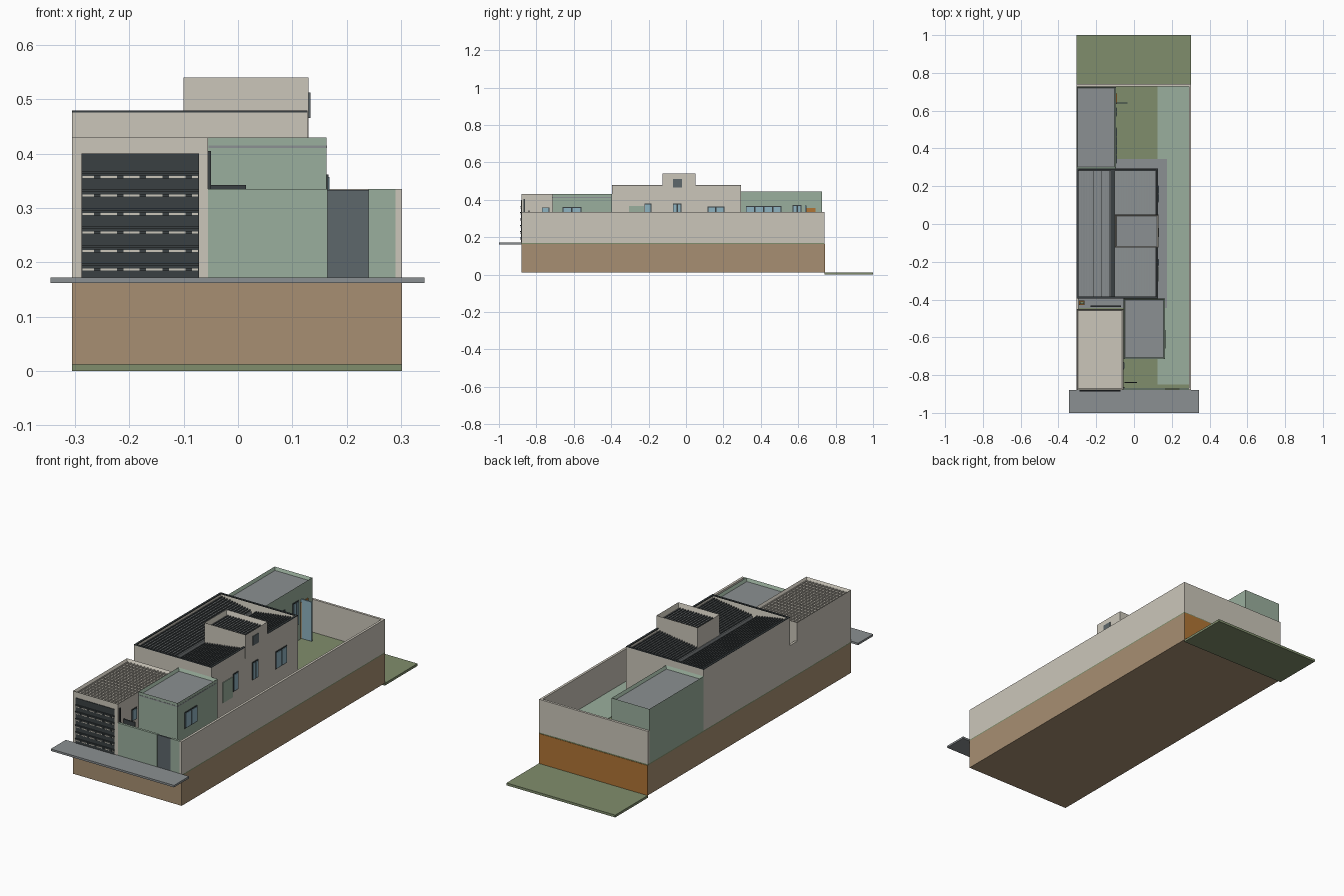
import bpy
import bmesh

cube = bpy.data.objects.get("Cube")
if cube:
    bpy.data.objects.remove(cube, do_unlink=True)


def material(name, hex_code):
    rgb = [int(hex_code[i:i + 2], 16) / 255 for i in (0, 2, 4)]
    lin = [((c + 0.055) / 1.055) ** 2.4 for c in rgb] + [1.0]
    m = bpy.data.materials.new(name)
    m.use_nodes = True
    m.diffuse_color = lin
    m.node_tree.nodes["Principled BSDF"].inputs["Base Color"].default_value = lin
    return m


BEIGE = material("beige plaster", "cbc6ba")
SOIL = material("brown soil", "a78f72")
ORANGE = material("orange earth", "b07535")
GREEN = material("pale green plaster", "9aaf9d")
GRASS = material("olive grass", "808d6c")
GREY = material("grey concrete", "8b9092")
DARK = material("dark metal", "3a4042")
SLATE = material("slate metal", "5d676b")
GLASS = material("blue glass", "8fb3c1")


def finish(name, bm, mats):
    bmesh.ops.recalc_face_normals(bm, faces=bm.faces[:])
    mesh = bpy.data.meshes.new(name)
    bm.to_mesh(mesh)
    bm.free()
    for m in mats:
        mesh.materials.append(m)
    ob = bpy.data.objects.new(name, mesh)
    bpy.context.collection.objects.link(ob)
    return ob


def box_mesh(x, y, z):
    bm = bmesh.new()
    bmesh.ops.create_cube(bm, size=1)
    for v in bm.verts:
        v.co = [r[0] if c < 0 else r[1] for c, r in zip(v.co, (x, y, z))]
    return bm


def box(name, x, y, z, mat):
    return finish(name, box_mesh(x, y, z), [mat])


def building(name, x, y, z, wall, roof, rim=0.012, drop=0.015):
    """Box whose top is sunk behind a parapet."""
    bm = box_mesh(x, y, z)
    bm.normal_update()
    top = max(bm.faces, key=lambda f: f.calc_center_median().z)
    bmesh.ops.inset_region(bm, faces=[top], thickness=rim)
    bmesh.ops.translate(bm, verts=top.verts[:], vec=(0, 0, -drop))
    top.material_index = 1
    return finish(name, bm, [wall, roof])


def ribs(name, x, y, z, count, offset, top, side):
    """One strip repeated by an array, tops and sides coloured apart."""
    bm = box_mesh(x, y, z)
    bm.normal_update()
    for f in bm.faces:
        f.material_index = 0 if f.normal.z > 0.5 else 1
    ob = finish(name, bm, [top, side])
    arr = ob.modifiers.new("repeat", 'ARRAY')
    arr.count = count
    arr.use_relative_offset = False
    arr.use_constant_offset = True
    arr.constant_offset_displace = offset


def side_window(name, x, y, z, panes=2):
    """Window on a wall facing +x."""
    box(name + "_frame", (x - 0.004, x + 0.003), y, z, DARK)
    w = (y[1] - y[0]) / panes
    for i in range(panes):
        a = y[0] + i * w
        box(f"{name}_pane_{i}", (x, x + 0.005), (a + 0.004, a + w - 0.004),
            (z[0] + 0.005, z[1] - 0.005), GLASS)


# Ground
W, E, S, N = -0.305, 0.302, -0.88, 0.74
G = 0.172
box("soil_block", (W, E), (S, N), (0.012, 0.163), SOIL)
box("rear_earth_face", (W, E), (N, N + 0.002), (0.012, 0.163), ORANGE)
box("rear_lawn", (W, E), (N, 1.0), (0, 0.012), GRASS)
box("lawn", (W, E), (S, N), (0.163, 0.169), GRASS)
box("sidewalk", (-0.345, 0.343), (-1.0, S), (0.162, G), GREY)
box("side_strip", (0.125, 0.29), (-0.85, 0.728), (0.165, 0.171), GREEN)
box("walkway", (W + 0.01, 0.175), (-0.445, 0.345), (0.165, 0.174), GREY)

# Boundary walls
T = 0.335
box("east_wall", (0.29, E), (S, N), (0.168, T), BEIGE)
box("rear_wall", (W, 0.29), (0.728, N), (0.168, T), BEIGE)
box("patio_wall", (W, W + 0.012), (-0.45, -0.395), (0.168, T), BEIGE)
for i, x in enumerate([(-0.055, 0.165), (0.24, 0.29)]):
    box(f"front_wall_{i}", x, (S, S + 0.012), (0.168, T), GREEN)
box("front_gate", (0.165, 0.24), (S + 0.003, S + 0.01), (0.17, 0.333), SLATE)

# Garage with tiled roof
building("garage", (W, -0.055), (S, -0.45), (0.168, 0.43), BEIGE, BEIGE)
ribs("garage_roof_tiles_long", (-0.293, -0.288), (-0.868, -0.462), (0.41, 0.421),
     13, (0.0185, 0, 0), BEIGE, BEIGE)
ribs("garage_roof_tiles_cross", (-0.293, -0.067), (-0.868, -0.864), (0.41, 0.418),
     17, (0, 0.025, 0), BEIGE, BEIGE)

# Garage door with slats and light gaps
box("garage_door", (-0.288, -0.072), (S - 0.003, S + 0.01), (G, 0.40), DARK)
for i in range(6):
    z = 0.187 + i * 0.034
    box(f"door_gap_{i}", (-0.286, -0.074), (S - 0.005, S), (z - 0.002, z + 0.002), BEIGE)
    box(f"door_slat_{i}", (-0.288, -0.072), (S - 0.007, S), (z + 0.006, z + 0.011), DARK)
    for j in range(5):
        x = -0.265 + j * 0.042
        box(f"door_post_{i}_{j}", (x, x + 0.012), (S - 0.006, S), (z - 0.003, z + 0.003), DARK)

# Garage side doorway and open leaf
side_window("garage_side_window", -0.055, (-0.77, -0.73), (0.30, 0.36), 1)
box("garage_door_jamb", (-0.056, -0.05), (-0.87, -0.862), (G, 0.405), DARK)
box("garage_door_leaf", (-0.05, 0.015), (-0.843, -0.837), (G, 0.342), DARK)

# Patio between garage and house
box("patio_screen", (-0.23, -0.07), (-0.44, -0.432), (G, 0.35), DARK)
box("patio_planter", (-0.29, -0.262), (-0.428, -0.406), (G, 0.20), ORANGE)
box("patio_shrub", (-0.286, -0.266), (-0.424, -0.41), (0.20, 0.22), GRASS)

# Green front room
building("front_room", (-0.055, 0.163), (-0.715, -0.395), (0.168, 0.43), GREEN, GREY, 0.01)
box("front_room_band", (-0.054, 0.164), (-0.716, -0.40), (0.41, 0.415), GREY)
side_window("front_room_window", 0.163, (-0.66, -0.56), (0.28, 0.362))

# Main house with valley roof
HX, HY = (W, 0.128), (-0.395, 0.295)
building("main_house", HX, HY, (0.168, 0.476), BEIGE, DARK, 0.012, 0.06)
inner_y = (HY[0] + 0.012, HY[1] - 0.012)
for name, hi, lo in (("west", W + 0.012, -0.123), ("east", 0.116, -0.102)):
    low, high = 0.435, 0.464
    bm = box_mesh((min(hi, lo), max(hi, lo)), inner_y, (0.40, high))
    for v in bm.verts:
        if v.co.z > 0.41 and abs(v.co.x - lo) < 0.001:
            v.co.z = low
    finish(name + "_roof_slope", bm, [GREY])
    n = round(abs(hi - lo) / 0.014)
    step = (lo - hi) / n
    ribs(name + "_roof_ribs", (hi + step * 0.5 - 0.002, hi + step * 0.5 + 0.002),
         inner_y, (0.41, high + 0.006), n, (step, 0, (low - high) / n), GREY, DARK)

# Dark coping around the roof
for i, x in enumerate([(W, W + 0.01), (0.118, 0.128)]):
    box(f"coping_side_{i}", x, HY, (0.475, 0.479), DARK)
for i, y in enumerate([(HY[0], HY[0] + 0.01), (HY[1] - 0.01, HY[1])]):
    box(f"coping_end_{i}", HX, y, (0.475, 0.479), DARK)

# House side windows
box("green_wall_panel", (0.126, 0.131), (-0.305, -0.225), (0.265, 0.368), GREEN)
side_window("house_window_front", 0.128, (-0.222, -0.185), (0.29, 0.38), 1)
side_window("house_window_middle", 0.128, (-0.07, -0.025), (0.29, 0.38))
side_window("house_window_rear", 0.128, (0.115, 0.205), (0.275, 0.363))

# Rooftop tank room
building("tank_room", (-0.10, 0.13), (-0.125, 0.05), (0.42, 0.54), BEIGE, GREY, 0.01, 0.025)
ribs("tank_roof_ribs", (-0.085, -0.081), (-0.115, 0.04), (0.51, 0.521),
     14, (0.015, 0, 0), GREY, DARK)
box("tank_window", (0.126, 0.133), (-0.07, -0.022), (0.465, 0.512), SLATE)

# Green rear room
building("rear_room", (W, -0.095), (0.295, 0.728), (0.168, 0.443), GREEN, GREY, 0.01)
side_window("rear_room_window", -0.095, (0.32, 0.51), (0.25, 0.366), 4)
side_window("rear_small_window", -0.095, (0.57, 0.617), (0.25, 0.372))
box("rear_doorway", (-0.098, -0.091), (0.635, 0.692), (G, 0.355), ORANGE)
box("rear_door_leaf", (-0.095, -0.035), (0.637, 0.643), (G, 0.37), GLASS)
